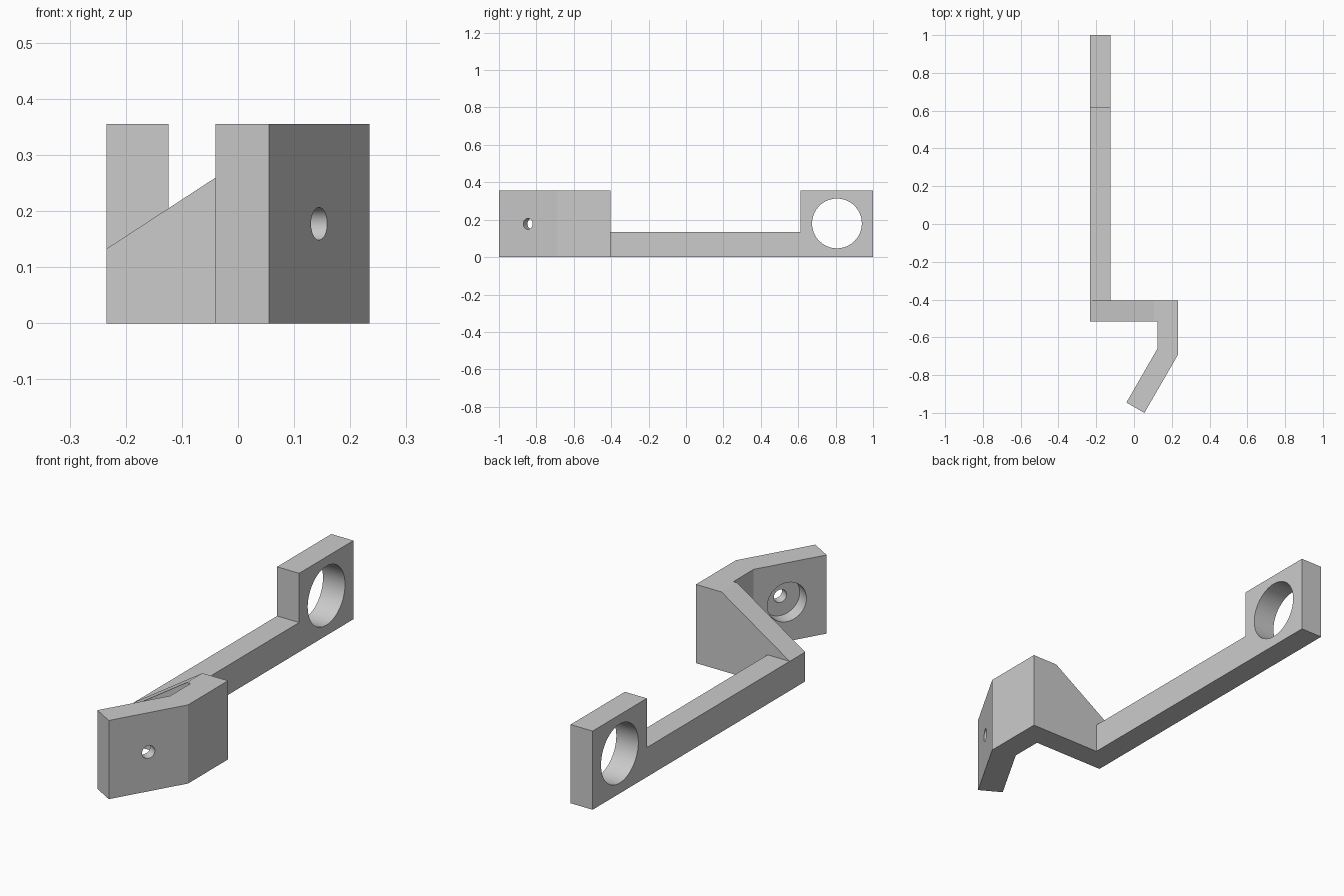
import bpy, bmesh
from mathutils import Vector

cube = bpy.data.objects.get("Cube")
if cube:
    bpy.data.objects.remove(cube, do_unlink=True)

grey = bpy.data.materials.new("plain grey")
grey.use_nodes = True
COLOUR = (0.6, 0.6, 0.6, 1)
grey.diffuse_color = COLOUR
grey.node_tree.nodes["Principled BSDF"].inputs["Base Color"].default_value = COLOUR

HALF = 0.234      # half width
THICK = 0.11      # wall thickness
TALL = 0.355      # full height
LOW = 0.133       # arm height
MID = TALL / 2


def finish(name, bm):
    bmesh.ops.recalc_face_normals(bm, faces=bm.faces)
    mesh = bpy.data.meshes.new(name)
    bm.to_mesh(mesh)
    bm.free()
    mesh.materials.append(grey)
    obj = bpy.data.objects.new(name, mesh)
    bpy.context.collection.objects.link(obj)
    return obj


def prism(name, outline, place, start, end):
    """Extrude a 2D outline from start to end; place(a, b, depth) gives xyz."""
    bm = bmesh.new()
    face = bm.faces.new([bm.verts.new(place(a, b, start)) for a, b in outline])
    moved = bmesh.ops.extrude_face_region(bm, geom=[face])["geom"]
    shift = Vector(place(0, 0, end)) - Vector(place(0, 0, start))
    bmesh.ops.translate(bm, vec=shift, verts=[v for v in moved if isinstance(v, bmesh.types.BMVert)])
    return finish(name, bm)


def rod(name, centre, axis, radius, length):
    bm = bmesh.new()
    bmesh.ops.create_cone(bm, cap_ends=True, segments=64, radius1=radius, radius2=radius, depth=length)
    obj = finish(name, bm)
    obj.rotation_mode = 'QUATERNION'
    obj.rotation_quaternion = axis.to_track_quat('Z', 'Y')
    obj.location = centre
    return obj


def combine(target, tool, operation):
    tool.hide_render = True
    bpy.context.view_layer.update()
    mod = target.modifiers.new(tool.name, 'BOOLEAN')
    mod.operation, mod.object, mod.solver = operation, tool, 'EXACT'
    bpy.ops.object.select_all(action='DESELECT')
    bpy.context.view_layer.objects.active = target
    target.select_set(True)
    bpy.ops.object.modifier_apply(modifier=mod.name)
    bpy.data.objects.remove(tool, do_unlink=True)


# Bent hook: crossbar, short leg and angled mounting plate in one plan outline
inner = HALF - THICK
bracket = prism("bracket", [
    (-HALF, -0.405), (HALF, -0.405), (HALF, -0.69), (0.055, -1.0),
    (-0.04, -0.945), (inner, -0.66), (inner, -0.515), (-HALF, -0.515)],
    lambda a, b, d: (a, b, d), 0, TALL)

# Slope along the top of the crossbar
slope = (TALL - LOW) / (0.106 + HALF)
wedge = prism("slope_cutter", [
    (-0.3, LOW + slope * (HALF - 0.3)), (0.106, TALL), (0.106, 0.5), (-0.3, 0.5)],
    lambda a, b, d: (a, d, b), -0.55, -0.35)
combine(bracket, wedge, 'DIFFERENCE')

# Screw hole with a counterbore on the inner side of the plate
edge = Vector((HALF - 0.055, 0.31, 0)).normalized()
normal = Vector((-edge.y, edge.x, 0))
outer_mid = Vector(((HALF + 0.055) / 2, -0.845, MID))
combine(bracket, rod("screw_cutter", outer_mid, normal, 0.029, 0.3), 'DIFFERENCE')
combine(bracket, rod("counterbore_cutter", outer_mid + normal * 0.095, normal, 0.088, 0.1), 'DIFFERENCE')

# Long arm with a raised end block and a large round opening
arm = prism("arm", [
    (-0.45, 0), (1, 0), (1, TALL), (0.613, TALL), (0.613, LOW), (-0.45, LOW)],
    lambda a, b, d: (d, a, b), -HALF, -HALF + THICK)
opening = rod("opening_cutter", Vector((-HALF + THICK / 2, 0.807, 0.18)), Vector((1, 0, 0)), 0.133, 0.4)
combine(arm, opening, 'DIFFERENCE')
combine(bracket, arm, 'UNION')

# Smooth the round walls, keep the flat edges crisp
bpy.ops.object.select_all(action='DESELECT')
bracket.select_set(True)
bpy.context.view_layer.objects.active = bracket
bpy.ops.object.shade_smooth_by_angle(angle=0.4)
